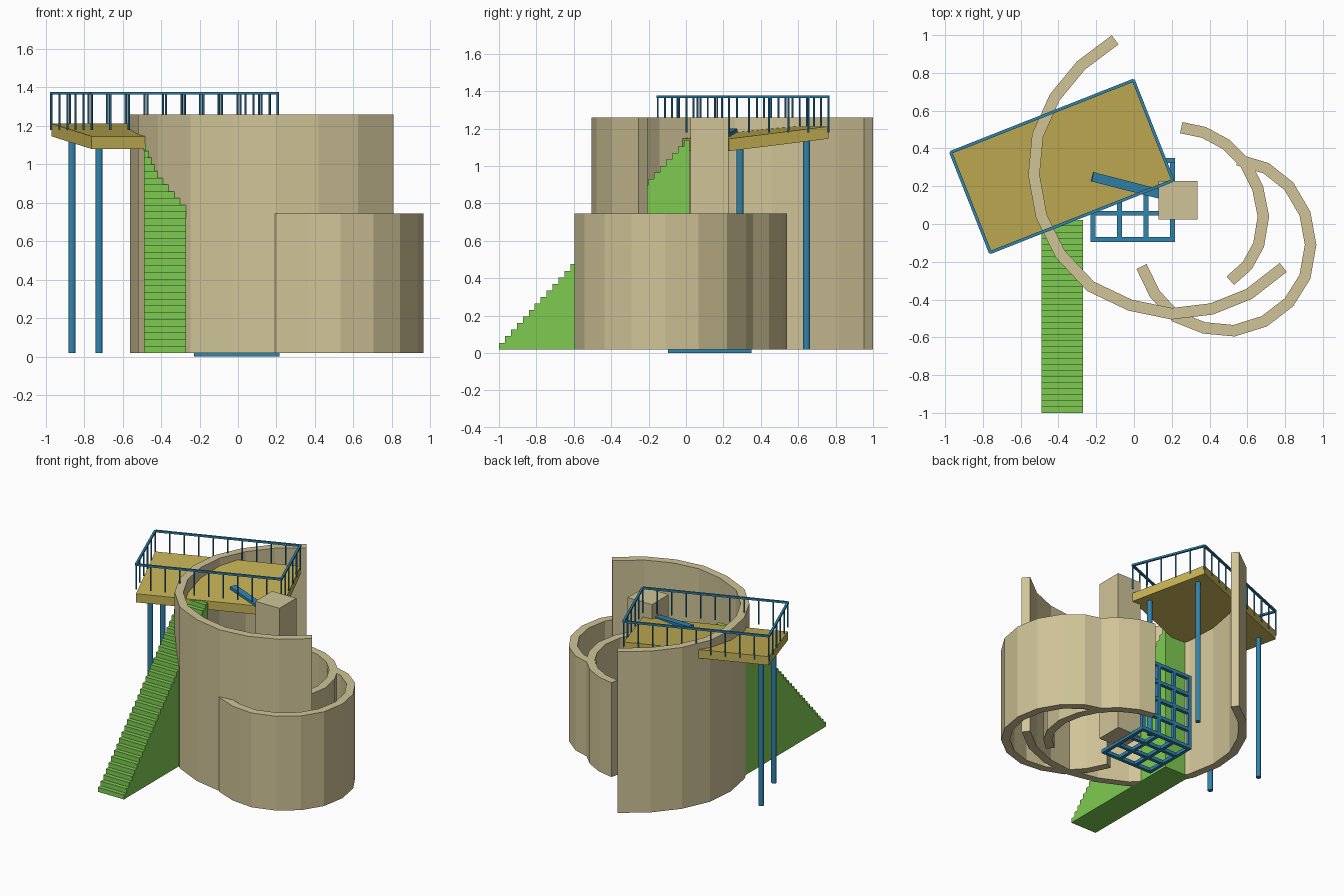
import bpy, bmesh, math
from mathutils import Vector

cube = bpy.data.objects.get("Cube")
if cube:
    bpy.data.objects.remove(cube, do_unlink=True)


def material(name, rgb):
    mat = bpy.data.materials.new(name)
    mat.use_nodes = True
    mat.diffuse_color = (*rgb, 1)
    mat.node_tree.nodes["Principled BSDF"].inputs["Base Color"].default_value = (*rgb, 1)
    return mat


SAND = material("sand plaster", (.63, .55, .31))
GREEN = material("stair green", (.21, .60, .085))
OCHRE = material("platform ochre", (.56, .44, .09))
BLUE = material("steel blue", (.03, .23, .42))


def finish(name, bm, mat):
    bmesh.ops.recalc_face_normals(bm, faces=bm.faces)
    mesh = bpy.data.meshes.new(name)
    bm.to_mesh(mesh)
    bm.free()
    mesh.materials.append(mat)
    obj = bpy.data.objects.new(name, mesh)
    bpy.context.collection.objects.link(obj)
    return obj


def add_prism(bm, outline, offset):
    """Extrude a closed outline of points along an offset."""
    face = bm.faces.new([bm.verts.new(p) for p in outline])
    extruded = bmesh.ops.extrude_face_region(bm, geom=[face])["geom"]
    verts = [g for g in extruded if isinstance(g, bmesh.types.BMVert)]
    bmesh.ops.translate(bm, verts=verts, vec=offset)


def add_bar(bm, start, end, width, depth):
    """Rectangular bar between two points."""
    start, end = Vector(start), Vector(end)
    axis = (end - start).normalized()
    ref = Vector((0, 0, 1)) if abs(axis.z) < .9 else Vector((0, 1, 0))
    side = axis.cross(ref).normalized()
    up = side.cross(axis) * depth / 2
    side *= width / 2
    add_prism(bm, [start + side + up, start - side + up,
                   start - side - up, start + side - up], end - start)


def add_rod(bm, start, end, radius, sides):
    """Round rod between two points."""
    start, end = Vector(start), Vector(end)
    axis = end - start
    rot = axis.to_track_quat('Z', 'Y')
    ring = [start + rot @ Vector((radius * math.cos(a), radius * math.sin(a), 0))
            for a in (math.tau * i / sides for i in range(sides))]
    add_prism(bm, ring, axis)


def curved_wall(name, path, top, bottom=.02, thick=.06):
    """Faceted wall of even thickness that follows a plan path."""
    pts = [Vector(p) for p in path]
    left, right = [], []
    for i, p in enumerate(pts):
        before = (p - pts[i - 1]).normalized() if i else None
        after = (pts[i + 1] - p).normalized() if i < len(pts) - 1 else None
        before, after = before or after, after or before
        tangent = (before + after).normalized()
        shift = Vector((-tangent.y, tangent.x)) * thick / 2 / tangent.dot(after)
        left.append(p + shift)
        right.append(p - shift)
    bm = bmesh.new()
    rails = [[bm.verts.new((*p, z)) for p in line]
             for line, z in ((left, bottom), (right, bottom), (right, top), (left, top))]
    for a, b in zip(rails, rails[1:] + rails[:1]):
        for i in range(len(pts) - 1):
            bm.faces.new((a[i], a[i + 1], b[i + 1], b[i]))
    for end in (0, -1):
        bm.faces.new([r[end] for r in rails])
    finish(name, bm, SAND)


# Spiral walls
TALL, LOW = 1.26, .745
curved_wall("tall_wall", [
    (-.10, .975), (-.28, .84), (-.42, .67), (-.51, .47), (-.53, .26),
    (-.49, .04), (-.39, -.16), (-.23, -.33), (-.02, -.43), (.20, -.475),
    (.41, -.45), (.61, -.37), (.79, -.23)], TALL)
curved_wall("low_outer_wall", [
    (.04, -.225), (.11, -.37), (.22, -.49), (.37, -.55), (.53, -.565),
    (.69, -.515), (.82, -.415), (.905, -.28), (.935, -.11), (.905, .055),
    (.82, .2), (.70, .295), (.55, .34)], LOW)
curved_wall("low_inner_wall", [
    (.25, .51), (.37, .485), (.49, .42), (.59, .32), (.655, .19),
    (.685, .04), (.66, -.11), (.60, -.22), (.51, -.30)], LOW)

# Square core tower
bm = bmesh.new()
add_bar(bm, (.233, .126, .02), (.233, .126, TALL), .205, .205)
finish("core_tower", bm, SAND)

# Solid staircase, a stepped profile pulled across its width
STEPS, FRONT, BACK, BASE, HEAD = 32, -1, .02, .02, 1.14
run, rise = (BACK - FRONT) / STEPS, (HEAD - BASE) / STEPS
profile = [(-.49, BACK, BASE), (-.49, FRONT, BASE)]
for i in range(STEPS):
    z = BASE + rise * (i + 1)
    profile += [(-.49, FRONT + run * i, z), (-.49, FRONT + run * (i + 1), z)]
bm = bmesh.new()
add_prism(bm, profile, Vector((.22, 0, 0)))
finish("staircase", bm, GREEN)

# Tilted platform, laid out in its own turned frame
CENTRE = Vector((-.382, .305, 0))
U = Vector((.93, .367, 0)).normalized()
V = Vector((-U.y, U.x, 0))
HALF_L, HALF_W = .52, .285


def on_deck(u, v, z):
    return CENTRE + U * u * HALF_L + V * v * HALF_W + Vector((0, 0, z))


CORNERS = [(-1, -1), (1, -1), (1, 1), (-1, 1)]
bm = bmesh.new()
add_prism(bm, [on_deck(u, v, 1.113 + .033 * v) for u, v in CORNERS],
          Vector((0, 0, .066)))
finish("platform", bm, OCHRE)

# Platform columns
bm = bmesh.new()
for u, v in CORNERS:
    add_rod(bm, on_deck(u * .85, v * .67, .02),
            on_deck(u * .85, v * .67, 1.12 + .02 * v), .019, 12)
finish("platform_columns", bm, BLUE)

# Railing with evenly spaced balusters
bm = bmesh.new()
RAIL = 1.37
for i, (u, v) in enumerate(CORNERS):
    a = on_deck(u, v, RAIL)
    b = on_deck(*CORNERS[(i + 1) % 4], RAIL)
    add_bar(bm, a, b, .016, .014)
    count = 5 if i % 2 else 10
    for k in range(count):
        p = a.lerp(b, k / count)
        add_rod(bm, p, (p.x, p.y, 1.18), .006, 6)
finish("railing", bm, BLUE)

# Plank between the platform and the core
bm = bmesh.new()
add_bar(bm, (-.22, .25, 1.19), (.19, .145, 1.13), .05, .02)
finish("plank", bm, BLUE)

# Climbing frame: floor grid and upright grid
CELL, X0, Y0, BAR = .14, -.217, -.083, .026
X1, Y1, Z0 = X0 + 3 * CELL, Y0 + 3 * CELL, BAR / 2
bm = bmesh.new()
for i in range(4):
    x, y = X0 + CELL * i, Y0 + CELL * i
    add_bar(bm, (x, Y0 - Z0, Z0), (x, Y1 + Z0, Z0), BAR, BAR)
    add_bar(bm, (X0 - Z0, y, Z0), (X1 + Z0, y, Z0), BAR, BAR)
    z = Z0 + CELL * (i + 1)
    add_bar(bm, (x, Y1, 0), (x, Y1, Z0 * 2 + CELL * 4), BAR, BAR)
    add_bar(bm, (X0 - Z0, Y1, z), (X1 + Z0, Y1, z), BAR, BAR)
finish("climbing_frame", bm, BLUE)
